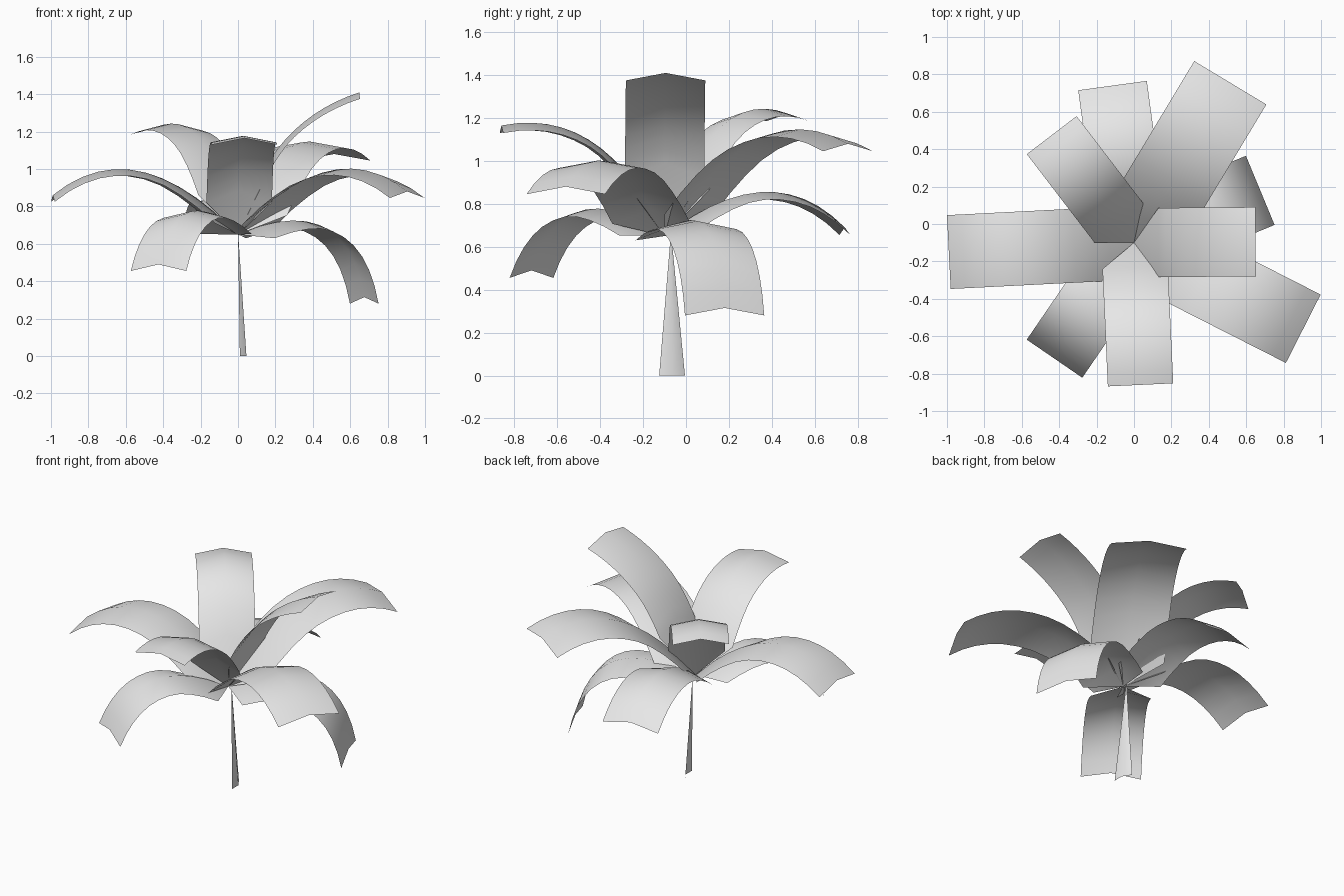
import bpy, math
from mathutils import Vector

if "Cube" in bpy.data.objects:
    bpy.data.objects.remove(bpy.data.objects["Cube"])

leaf_grey = bpy.data.materials.new("leaf_grey")
leaf_grey.diffuse_color = (0.8, 0.8, 0.8, 1)
leaf_grey.use_nodes = True
leaf_grey.node_tree.nodes["Principled BSDF"].inputs["Base Color"].default_value = leaf_grey.diffuse_color

CROWN = Vector((0.0, -0.1, 0.65))   # point where all fronds meet
STEPS = 10                          # segments along a frond
BASE = 0.13                         # distance at which a frond is full width


def make_object(name, verts, faces):
    mesh = bpy.data.meshes.new(name)
    mesh.from_pydata(verts, [], faces)
    mesh.materials.append(leaf_grey)
    obj = bpy.data.objects.new(name, mesh)
    bpy.context.collection.objects.link(obj)
    bpy.context.view_layer.objects.active = obj
    obj.select_set(True)
    bpy.ops.object.shade_smooth_by_angle(angle=math.radians(40))
    obj.select_set(False)


def frond(name, tip, ctrl, width):
    """Arched strip with a raised midrib, pointed at the crown."""
    out = Vector((tip[0] - CROWN.x, tip[1] - CROWN.y, 0))
    reach = out.length
    out.normalize()
    side = Vector((-out.y, out.x, 0)) * width / 2

    def arc(t):
        r = 2 * t * (1 - t) * ctrl[0] + t * t * reach
        z = (1 - t) ** 2 * CROWN.z + 2 * t * (1 - t) * ctrl[1] + t * t * tip[2]
        return r, z

    # first full-width station
    t0 = 0.0
    while arc(t0)[0] < BASE:
        t0 += 0.005
    verts, faces = [CROWN.copy()], []
    for i in range(STEPS + 1):
        f = i / STEPS
        r, z = arc(t0 + (1 - t0) * f)
        droop = 0.035 + 0.03 * max(0, 1 - 3 * f)
        rib = Vector((CROWN.x, CROWN.y, z)) + out * r
        drop = Vector((0, 0, droop))
        verts += [rib - side - drop, rib, rib + side - drop]
    faces += [(0, 1, 2), (0, 2, 3)]
    for i in range(STEPS):
        a = 1 + 3 * i
        faces += [(a, a + 3, a + 4, a + 1), (a + 1, a + 4, a + 5, a + 2)]
    make_object(name, verts, faces)


# Fronds: tip of midrib, arch control (distance, height), width
fronds = {
    "frond_west": ((-0.99, -0.15, 0.86), (0.55, 1.22), 0.395),
    "frond_north_east": ((0.515, 0.755, 1.08), (0.5, 1.33), 0.45),
    "frond_east_upright": ((0.65, -0.095, 1.41), (0.15, 1.25), 0.37),
    "frond_south_east": ((0.905, -0.56, 0.88), (0.56, 1.21), 0.41),
    "frond_south": ((0.035, -0.86, 1.165), (0.28, 1.26), 0.35),
    "frond_south_west_low": ((-0.425, -0.72, 0.49), (0.55, 0.97), 0.36),
    "frond_east_low": ((0.675, 0.18, 0.315), (0.62, 0.9), 0.40),
    "frond_north_west": ((-0.44, 0.475, 1.22), (0.27, 1.36), 0.335),
    "frond_north_low": ((-0.115, 0.74, 0.69), (0.5, 1.04), 0.37),
}
for name, (tip, ctrl, width) in fronds.items():
    frond(name, tip, ctrl, width)

# Stem: folded sheet narrowing towards the crown
foot = [Vector((0.045, -0.125, 0)), Vector((0.045, -0.06, 0)), Vector((0.01, -0.005, 0))]
top = Vector((0.0, -0.07, 0.67))
verts, faces = [], []
LEVELS = 4
for i in range(LEVELS + 1):
    verts += [p.lerp(top, 0.97 * i / LEVELS) for p in foot]
for i in range(LEVELS):
    a = 3 * i
    faces += [(a, a + 1, a + 4, a + 3), (a + 1, a + 2, a + 5, a + 4)]
make_object("stem", verts, faces)
